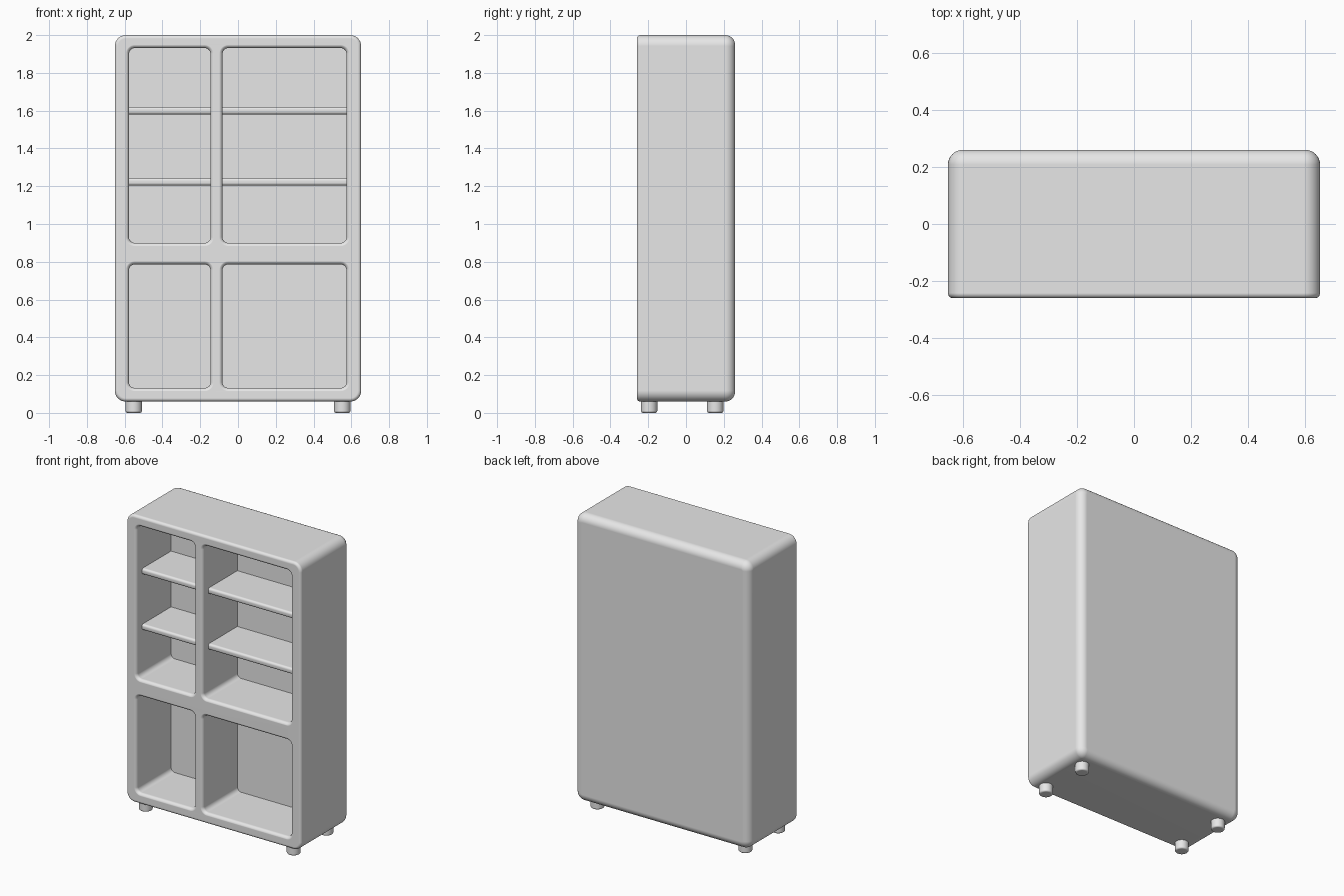
import bpy, bmesh, math

if "Cube" in bpy.data.objects:
    bpy.data.objects.remove(bpy.data.objects["Cube"], do_unlink=True)

GREY = (0.8, 0.8, 0.8, 1)
grey = bpy.data.materials.new("light grey")
grey.use_nodes = True
grey.diffuse_color = GREY
grey.node_tree.nodes["Principled BSDF"].inputs["Base Color"].default_value = GREY

FRONT, BACK = -0.26, 0.26
INNER_BACK = 0.11
STEPS = 8


def rounded_ring(bm, x0, x1, z0, z1, radius, y):
    """Closed ring of vertices: a rounded rectangle standing at depth y."""
    corners = [(x1 - radius, z1 - radius), (x0 + radius, z1 - radius),
               (x0 + radius, z0 + radius), (x1 - radius, z0 + radius)]
    ring = []
    for i, (cx, cz) in enumerate(corners):
        for s in range(STEPS + 1):
            a = math.pi / 2 * (i + s / STEPS)
            ring.append(bm.verts.new((cx + radius * math.cos(a), y, cz + radius * math.sin(a))))
    return ring


def loft(bm, box, radius, sections):
    """Join rounded rectangles, each given as (depth, inset), and cap the ends."""
    x0, x1, z0, z1 = box
    rings = [rounded_ring(bm, x0 + g, x1 - g, z0 + g, z1 - g, radius - g, y) for y, g in sections]
    for a, b in zip(rings, rings[1:]):
        for i in range(len(a)):
            j = (i + 1) % len(a)
            bm.faces.new((a[i], a[j], b[j], b[i]))
    bm.faces.new(rings[0])
    bm.faces.new(rings[-1])


def make_object(name, bm):
    bmesh.ops.recalc_face_normals(bm, faces=bm.faces)
    mesh = bpy.data.meshes.new(name)
    bm.to_mesh(mesh)
    bm.free()
    mesh.materials.append(grey)
    obj = bpy.data.objects.new(name, mesh)
    bpy.context.collection.objects.link(obj)
    return obj


def select(obj):
    bpy.ops.object.select_all(action='DESELECT')
    obj.select_set(True)
    bpy.context.view_layer.objects.active = obj


def smooth(obj):
    select(obj)
    bpy.ops.object.shade_smooth_by_angle(angle=math.radians(35))
    weighted = obj.modifiers.new("even shading", 'WEIGHTED_NORMAL')
    weighted.keep_sharp = True


def quarter(radius):
    """Points (depth, inset) of a quarter round, from the flat face to the side."""
    angles = [math.pi / 2 * s / STEPS for s in range(STEPS + 1)]
    return [(radius * (1 - math.cos(a)), radius * (1 - math.sin(a))) for a in angles]


# Cabinet body: small rounding in front, large rounding behind
bm = bmesh.new()
sections = [(FRONT + d, g) for d, g in quarter(0.018)]
sections += [(BACK - d, g) for d, g in reversed(quarter(0.052))]
loft(bm, (-0.652, 0.652, 0.06, 2.0), 0.058, sections)
body = make_object("cabinet_body", bm)

# Four compartments with flared, rounded rims
COLUMNS = [(-0.577, -0.146), (-0.082, 0.574)]
ROWS = [(0.132, 0.786), (0.90, 1.931)]
bm = bmesh.new()
rim = [(FRONT - 0.0005 + d, -g) for d, g in quarter(0.022)]
for column in COLUMNS:
    for row in ROWS:
        loft(bm, column + row, 0.03, rim + [(INNER_BACK, 0)])
cutter = make_object("compartment_cutter", bm)
cutter.hide_render = True

cut = body.modifiers.new("compartments", 'BOOLEAN')
cut.operation = 'DIFFERENCE'
cut.solver = 'EXACT'
cut.object = cutter
select(body)
bpy.ops.object.modifier_apply(modifier=cut.name)
bpy.data.objects.remove(cutter, do_unlink=True)
smooth(body)

# Shelves with rounded front edges
SHELF_FRONT = -0.20
for side, (x0, x1) in zip(("right", "left"), COLUMNS):
    for level, z in (("lower", 1.2235), ("upper", 1.60)):
        bm = bmesh.new()
        bmesh.ops.create_cube(bm, size=1)
        for v in bm.verts:
            v.co.x = x1 + 0.005 if v.co.x > 0 else x0 - 0.005
            v.co.y = INNER_BACK + 0.005 if v.co.y > 0 else SHELF_FRONT
            v.co.z = z + math.copysign(0.02, v.co.z)
        edges = [e for e in bm.edges
                 if all(v.co.y < 0 for v in e.verts)
                 and abs(e.verts[0].co.z - e.verts[1].co.z) < 0.01]
        bmesh.ops.bevel(bm, geom=edges, offset=0.015, segments=5, profile=0.5, affect='EDGES')
        smooth(make_object(f"{side}_{level}_shelf", bm))

# Short round feet
for side, x in (("right", -0.552), ("left", 0.552)):
    for end, y in (("front", -0.195), ("back", 0.155)):
        bm = bmesh.new()
        bmesh.ops.create_cone(bm, cap_ends=True, segments=32, radius1=0.043, radius2=0.043, depth=0.07)
        bmesh.ops.translate(bm, verts=bm.verts, vec=(x, y, 0.035))
        edges = [e for e in bm.edges if all(v.co.z < 0.01 for v in e.verts)]
        bmesh.ops.bevel(bm, geom=edges, offset=0.011, segments=4, profile=0.5, affect='EDGES')
        smooth(make_object(f"{side}_{end}_foot", bm))
